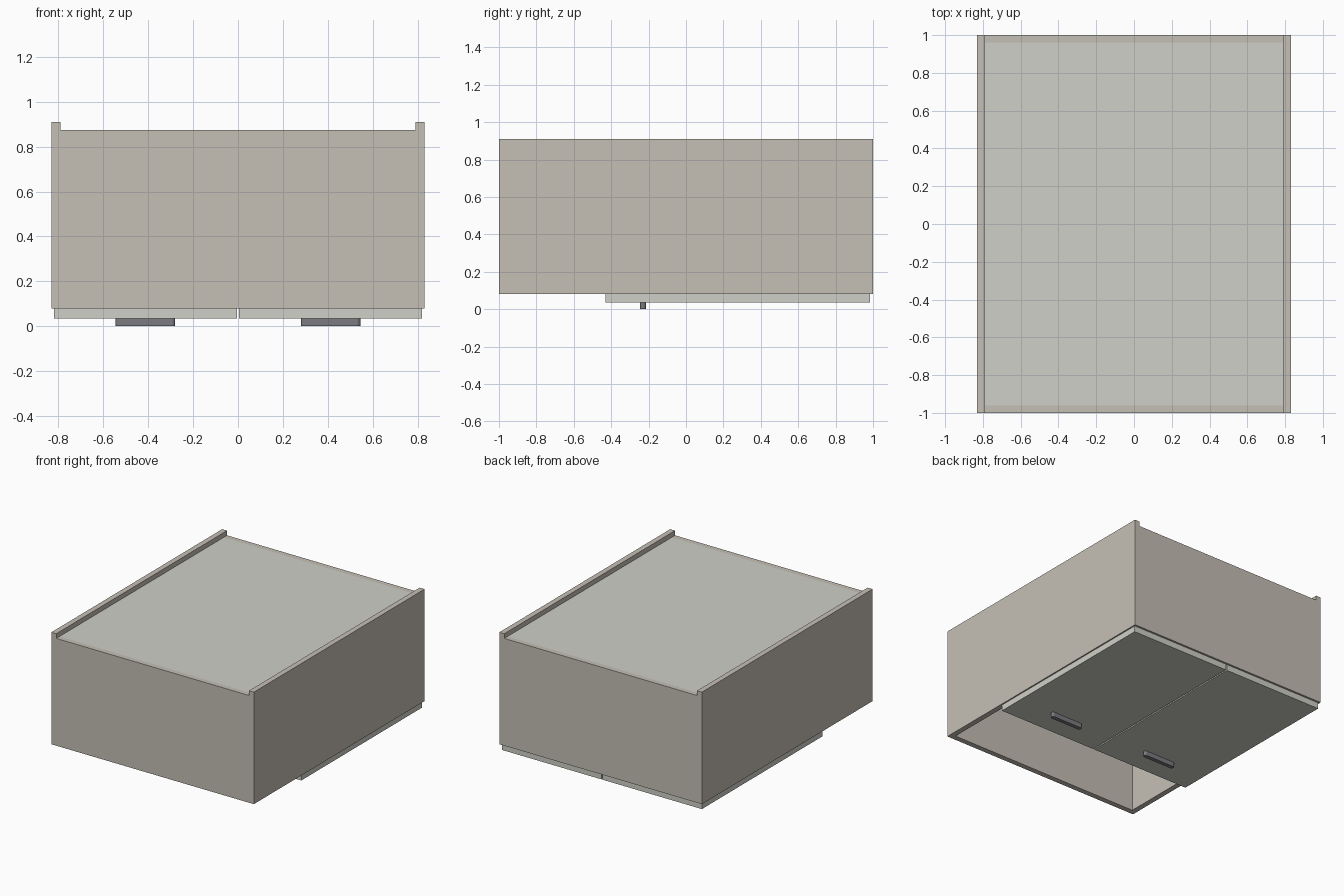
import bpy, bmesh
from math import pi, sin, cos

if "Cube" in bpy.data.objects:
    bpy.data.objects.remove(bpy.data.objects["Cube"])


def material(name, rgb):
    m = bpy.data.materials.new(name)
    m.diffuse_color = (*rgb, 1)
    m.use_nodes = True
    m.node_tree.nodes["Principled BSDF"].inputs["Base Color"].default_value = m.diffuse_color
    return m


CARCASS = material("warm_grey", (0.56, 0.52, 0.46))
PANEL = material("light_grey", (0.63, 0.63, 0.58))
METAL = material("dark_metal", (0.2, 0.2, 0.22))


def finish(name, bm, mat):
    bmesh.ops.recalc_face_normals(bm, faces=bm.faces)
    me = bpy.data.meshes.new(name)
    bm.to_mesh(me)
    bm.free()
    me.materials.append(mat)
    ob = bpy.data.objects.new(name, me)
    bpy.context.collection.objects.link(ob)
    return ob


def box(name, x, y, z, mat):
    """Box from (min, max) ranges on each axis."""
    bm = bmesh.new()
    bmesh.ops.create_cube(bm, size=1)
    for v in bm.verts:
        v.co = [r[0] if c < 0 else r[1] for c, r in zip(v.co, (x, y, z))]
    return finish(name, bm, mat)


def handle(name, cx, cy, length, width, z0, z1, mat, seg=6):
    """Bar handle with rounded ends, extruded in z."""
    r = width / 2
    bm = bmesh.new()
    ring = []
    for side in (1, -1):
        for i in range(seg + 1):
            a = -pi / 2 + pi * i / seg
            ring.append(bm.verts.new((cx + side * (length / 2 - r + r * cos(a)),
                                      cy + side * r * sin(a), z0)))
    face = bm.faces.new(ring)
    out = bmesh.ops.extrude_face_region(bm, geom=[face], use_keep_orig=True)
    for v in out["geom"]:
        if isinstance(v, bmesh.types.BMVert):
            v.co.z = z1
    return finish(name, bm, mat)


W, T = 0.83, 0.04            # half width, board thickness
IN = W - T
FRONT, REAR, TOP = 0.08, 0.875, 0.91

# carcass: cabinet lying on its door side
for s, side in ((-1, "left"), (1, "right")):
    box(f"{side}_side", sorted((s * IN, s * W)), (-1, 1), (FRONT, TOP), CARCASS)
    # door and handle
    box(f"{side}_door", sorted((s * 0.005, s * 0.82)), (-0.43, 0.985), (0.035, FRONT), PANEL)
    handle(f"{side}_handle", s * 0.4125, -0.23, 0.265, 0.03, 0, 0.035, METAL)

box("bottom_board", (-IN, IN), (-1, -1 + T), (FRONT, REAR), CARCASS)
box("top_board", (-IN, IN), (1 - T, 1), (FRONT, REAR), CARCASS)
# shelf between the open niche and the doored space
box("shelf", (-IN, IN), (-0.445, -0.405), (FRONT, REAR - 0.02), CARCASS)
box("back_panel", (-IN, IN), (-1 + T, 1 - T), (REAR - 0.02, REAR), PANEL)
